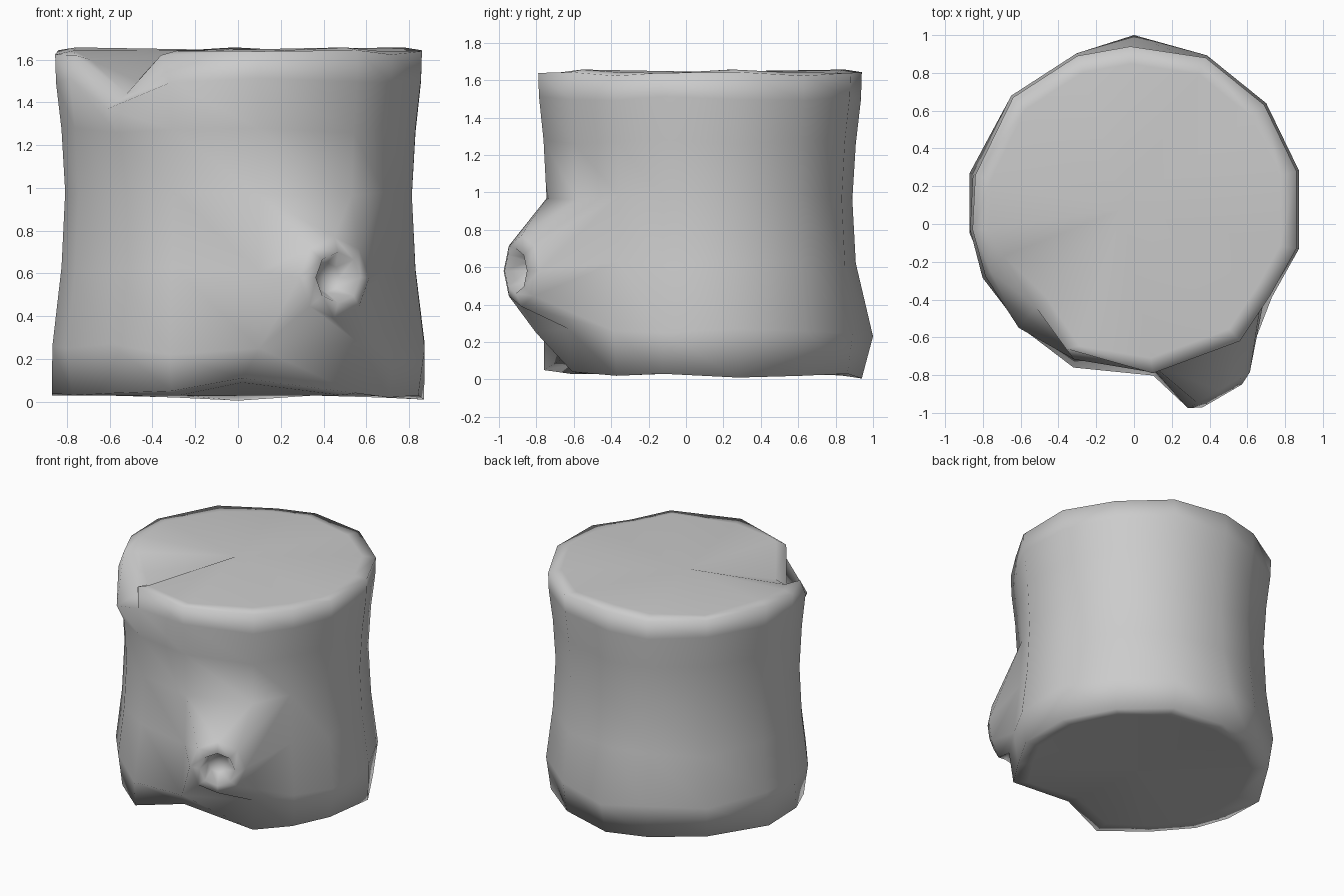
import bpy, bmesh, math
from mathutils import Vector

if "Cube" in bpy.data.objects:
    bpy.data.objects.remove(bpy.data.objects["Cube"])

# irregular trunk outline seen from above, clockwise from the back
outline = [(-.02, .94), (.38, .88), (.69, .63), (.86, .28), (.86, -.13),
           (.72, -.38), (.56, -.62), (.1, -.79), (-.32, -.72), (-.59, -.54),
           (-.79, -.28), (-.855, -.03), (-.84, .26), (-.64, .67), (-.3, .89)]
n = len(outline)
# height, scale of each ring from bottom inset to top inset
levels = [(.03, .86), (.03, .98), (.26, 1.015), (.62, .965), (.97, .945),
          (1.27, .965), (1.5, .995), (1.635, 1.0), (1.645, .9)]
# hand-shaped bumps: (ring, column) -> position
tweaks = {(2, 0): (0, 1.0, .23), (1, 0): (0, .94, .005), (1, 3): (.87, .28, .01),
          (1, 7): (.02, -.66, .11), (0, 7): (.02, -.56, .09), (2, 8): (-.32, -.76, .22),
          (1, 8): (-.31, -.76, .05), (1, 11): (-.87, -.05, .04), (1, 12): (-.87, .27, .03),
          (6, 9): (-.61, -.55, 1.37), (7, 9): (-.52, -.44, 1.44), (8, 9): (-.47, -.38, 1.5),
          (8, 10): (-.69, -.17, 1.6), (7, 10): (-.76, -.25, 1.62), (7, 8): (-.36, -.66, 1.62)}

bm = bmesh.new()
rings = []
for r, (z, s) in enumerate(levels):
    ring = []
    for c, (x, y) in enumerate(outline):
        wob = .012 * math.sin(c * 2.1 + r) if r != 0 else 0
        p = tweaks.get((r, c), (x * s, y * s + .02 * (1 - s), z + wob))
        ring.append(bm.verts.new(p))
    rings.append(ring)


def bridge(a, b, skip=()):
    for i in range(len(a)):
        if i not in skip:
            j = (i + 1) % len(a)
            bm.faces.new((a[i], a[j], b[j], b[i]))


def fan(ring, centre):
    v = bm.verts.new(centre)
    for i in range(len(ring)):
        bm.faces.new((ring[i], ring[(i + 1) % len(ring)], v))


# trunk sides, leaving an opening for the branch stub, and both cut ends
for r in range(len(rings) - 1):
    bridge(rings[r], rings[r + 1], (5, 6) if r in (2, 3) else ())
fan(rings[-1], (-.06, .08, 1.645))
fan(rings[0], (.02, .05, .03))

# branch stub growing out of the opening, with a hollow end
loop = [rings[2][5], rings[2][6], rings[2][7], rings[3][7],
        rings[4][7], rings[4][6], rings[4][5], rings[3][5]]
bm.verts.remove(rings[3][6])
out, side = Vector((.5, -.86, 0)), Vector((.86, .5, 0))
base = Vector((.45, -.88, .58))
for dist, rad in ((0, .19), (.035, .12), (-.07, .07)):
    new = []
    for k in range(8):
        a = math.radians(-45 - 45 * k)
        new.append(bm.verts.new(base + out * dist + side * rad * math.cos(a)
                                + Vector((0, 0, rad * math.sin(a)))))
    bridge(loop, new)
    loop = new
fan(loop, base - out * .08)

bmesh.ops.recalc_face_normals(bm, faces=bm.faces)
for f in bm.faces:
    f.smooth = True
mesh = bpy.data.meshes.new("tree_stump")
bm.to_mesh(mesh)
bm.free()
stump = bpy.data.objects.new("tree_stump", mesh)
bpy.context.collection.objects.link(stump)
